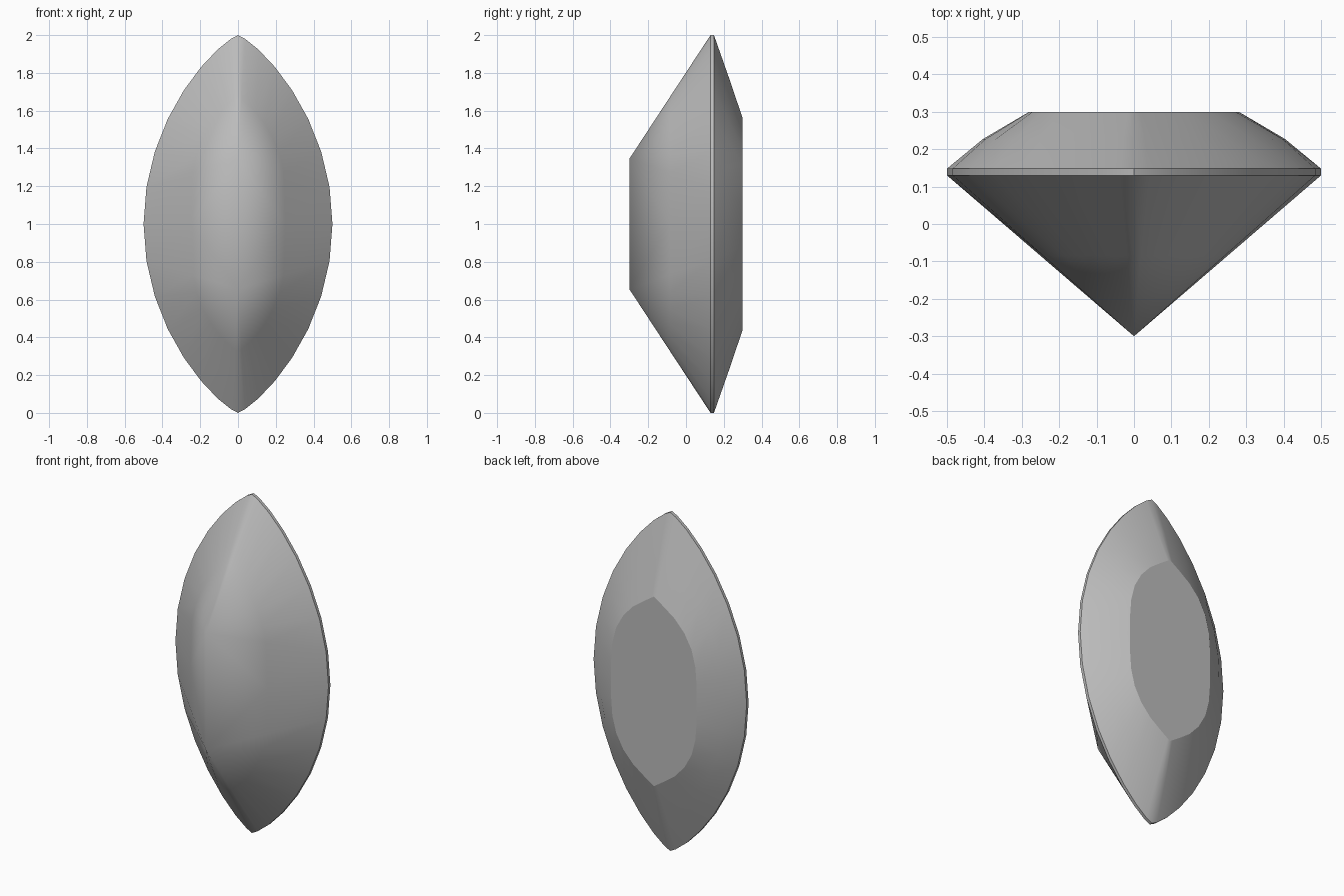
import bpy, bmesh, math

cube = bpy.data.objects.get("Cube")
if cube:
    bpy.data.objects.remove(cube, do_unlink=True)

SIDE = 16          # segments along each side of the pointed oval
COUNT = 2 * SIDE
KEEL = 0.345       # half length of the keel edge

mat = bpy.data.materials.new("neutral grey")
grey = (0.5, 0.5, 0.5, 1)
mat.diffuse_color = grey
mat.use_nodes = True
mat.node_tree.nodes["Principled BSDF"].inputs["Base Color"].default_value = grey

bm = bmesh.new()


def ring(width, height, y, power, blunt, tip_slope=1000):
    """Pointed oval: bottom tip, up the +x side, top tip, down the -x side."""
    verts = []
    for i in range(COUNT):
        a = 2 * math.pi * i / COUNT - math.pi / 2
        h = math.sin(a)
        w = max(0, 1 - abs(h) ** power) ** blunt
        w = min(w, tip_slope * (1 - abs(h)))
        side = 0 if i in (0, SIDE) else math.copysign(1, math.cos(a))
        verts.append(bm.verts.new((side * width * w, y, 1 + height * h)))
    return verts


def bridge(a, b):
    for i in range(COUNT):
        j = (i + 1) % COUNT
        bm.faces.new((a[i], a[j], b[j], b[i]))


# Crown, girdle and flat table
girdle_front = ring(0.5, 1, 0.13, 2, 0.8)
girdle_back = ring(0.5, 1, 0.148, 2, 0.8)
crown = ring(0.404, 0.775, 0.227, 2.4, 0.85)
table = ring(0.28, 0.56, 0.3, 3.6, 1, 3.0)
bridge(girdle_front, girdle_back)
bridge(girdle_back, crown)
bridge(crown, table)
table_face = bm.faces.new(table)

# Pavilion: halfway ring, then fans to the two keel ends
low = bm.verts.new((0, -0.3, 1 - KEEL))
high = bm.verts.new((0, -0.3, 1 + KEEL))
half = []
for v in girdle_front:
    h = v.co.z - 1
    target = (0, -0.3, 1 + (0 if abs(h) < 0.01 else math.copysign(KEEL, h)))
    half.append(bm.verts.new([(p + q) / 2 for p, q in zip(v.co, target)]))
bridge(half, girdle_front)
for i in range(COUNT):
    j = (i + 1) % COUNT
    end = high if half[i].co.z + half[j].co.z > 2 else low
    bm.faces.new((half[i], half[j], end))
for i in (SIDE // 2, SIDE + SIDE // 2):
    bm.faces.new((half[i], high, low))

bmesh.ops.recalc_face_normals(bm, faces=bm.faces)
mesh = bpy.data.meshes.new("gemstone")
table_edges = {frozenset((e.verts[0].co.to_tuple(4), e.verts[1].co.to_tuple(4)))
               for e in table_face.edges}
bm.to_mesh(mesh)
bm.free()

gem = bpy.data.objects.new("gemstone", mesh)
mesh.materials.append(mat)
bpy.context.collection.objects.link(gem)
bpy.ops.object.select_all(action="DESELECT")
gem.select_set(True)
bpy.context.view_layer.objects.active = gem
bpy.ops.object.shade_smooth_by_angle(angle=math.radians(40))

# Keep the table crisp
for e in mesh.edges:
    if frozenset(mesh.vertices[k].co.to_tuple(4) for k in e.vertices) in table_edges:
        e.use_edge_sharp = True
